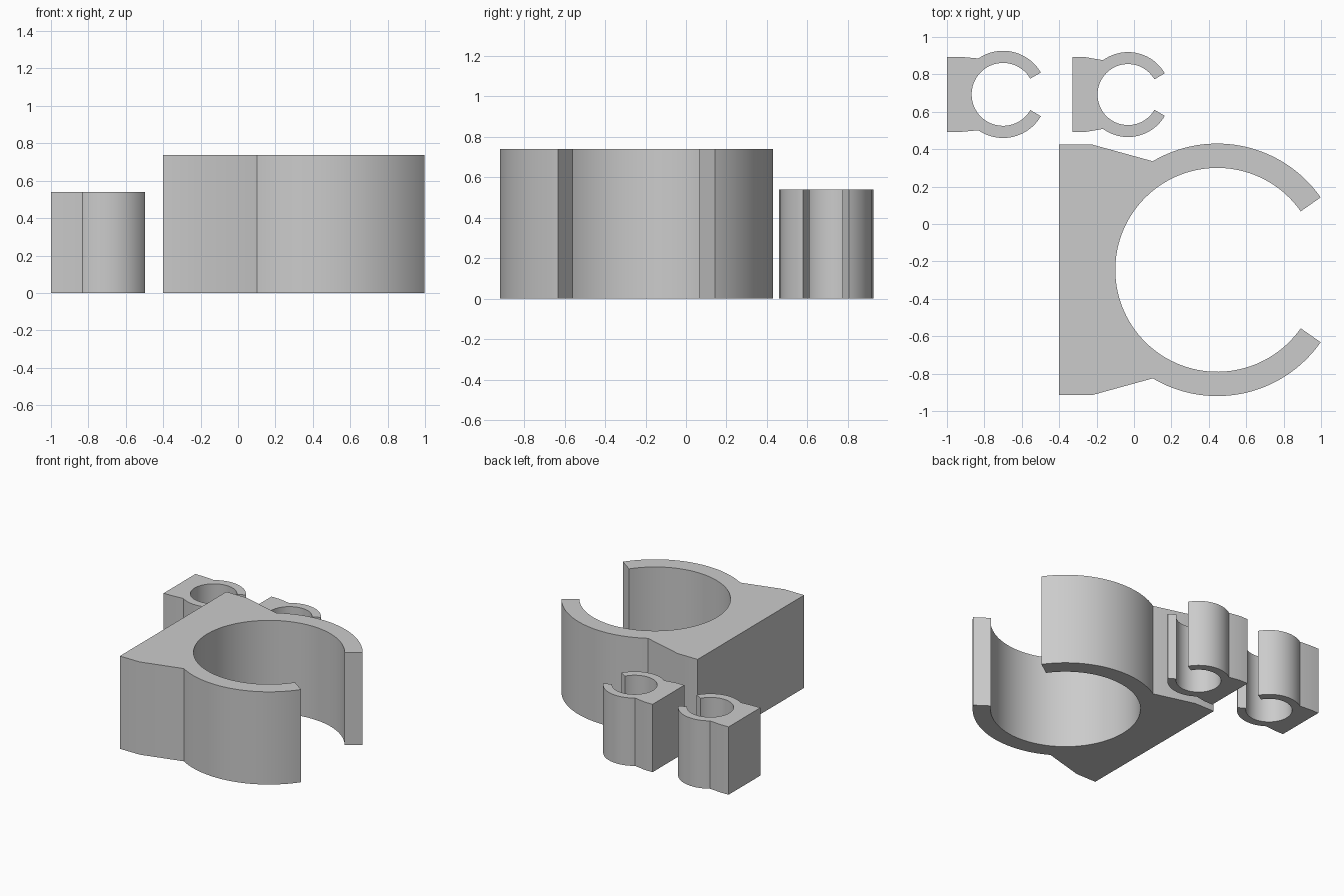
import bpy, bmesh, math

if "Cube" in bpy.data.objects:
    bpy.data.objects.remove(bpy.data.objects["Cube"])

grey = bpy.data.materials.new("light_grey")
grey.diffuse_color = (0.6, 0.6, 0.6, 1)
grey.use_nodes = True
grey.node_tree.nodes["Principled BSDF"].inputs["Base Color"].default_value = grey.diffuse_color


def clip(name, cx, cy, r_out, r_in, tip, join, back, shoulder, half, height, n=48):
    """Extruded C-shaped clip opening towards +x, with a block at its back.
    tip and join are the angles where the jaw ends and where it meets the block."""
    def arc(r, a, b):
        return [(cx + r * math.cos(math.radians(a + (b - a) * i / n)),
                 cy + r * math.sin(math.radians(a + (b - a) * i / n))) for i in range(n + 1)]

    outline = arc(r_out, tip, join)                             # upper jaw, outside
    outline += [(shoulder, cy + half), (back, cy + half),       # mounting block
                (back, cy - half), (shoulder, cy - half)]
    outline += arc(r_out, 360 - join, 360 - tip)                # lower jaw, outside
    outline += arc(r_in, 360 - tip, 180) + arc(r_in, 180, tip)[1:]  # bore

    bm = bmesh.new()
    base = bm.faces.new([bm.verts.new((x, y, 0)) for x, y in outline])
    top = bmesh.ops.extrude_face_region(bm, geom=[base])["geom"]
    bmesh.ops.translate(bm, vec=(0, 0, height),
                        verts=[v for v in top if isinstance(v, bmesh.types.BMVert)])
    bmesh.ops.recalc_face_normals(bm, faces=bm.faces)
    # split the concave end caps cleanly
    bmesh.ops.triangulate(bm, faces=[f for f in bm.faces if len(f.verts) > 4])
    mesh = bpy.data.meshes.new(name)
    bm.to_mesh(mesh)
    bm.free()
    mesh.materials.append(grey)
    ob = bpy.data.objects.new(name, mesh)
    bpy.context.collection.objects.link(ob)
    bpy.ops.object.select_all(action="DESELECT")
    ob.select_set(True)
    bpy.context.view_layer.objects.active = ob
    bpy.ops.object.shade_smooth_by_angle(angle=math.radians(30))


# one large clip and two small ones
clip("large_clip", 0.445, -0.245, 0.675, 0.545, 35, 120.7, -0.40, -0.225, 0.67, 0.738)
clip("small_clip_left", -0.70, 0.693, 0.233, 0.168, 30, 124.5, -1.0, -0.92, 0.2, 0.54)
clip("small_clip_right", -0.032, 0.692, 0.227, 0.163, 30, 126, -0.33, -0.26, 0.2, 0.54)
